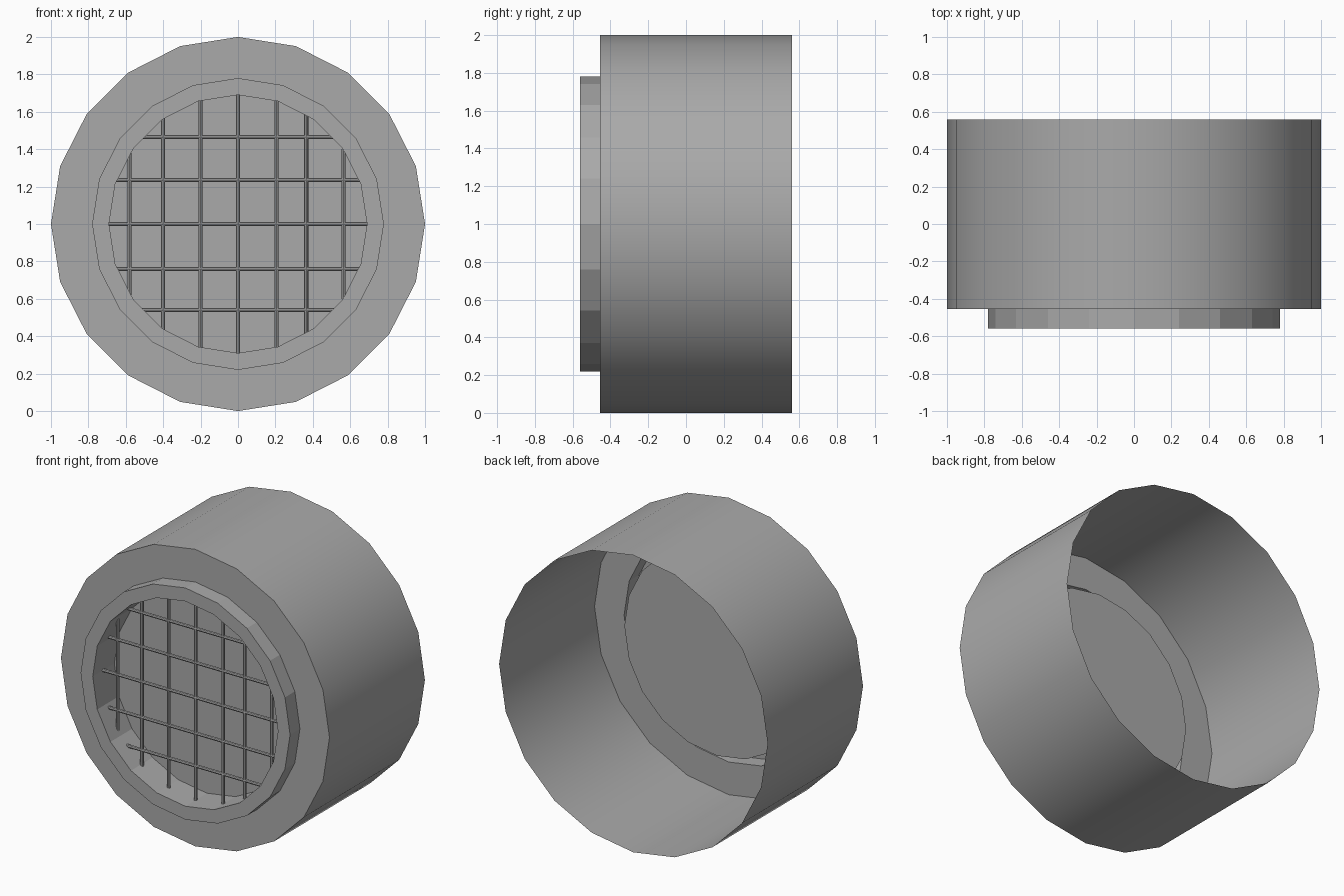
import bpy, bmesh, math
from mathutils import Matrix

if "Cube" in bpy.data.objects:
    bpy.data.objects.remove(bpy.data.objects["Cube"], do_unlink=True)

SIDES = 20
RIM_R = 0.69      # inner radius of the rim
BAR_Y = -0.45     # depth of the grille

grey = bpy.data.materials.new("mid_grey")
grey.use_nodes = True
COLOUR = (0.4, 0.4, 0.4, 1)
grey.diffuse_color = COLOUR
grey.node_tree.nodes["Principled BSDF"].inputs["Base Color"].default_value = COLOUR


def finish(name, bm):
    mesh = bpy.data.meshes.new(name)
    bm.to_mesh(mesh)
    bm.free()
    mesh.materials.append(grey)
    obj = bpy.data.objects.new(name, mesh)
    bpy.context.collection.objects.link(obj)
    return obj


# Open-backed housing: one profile (radius, y) turned about the y axis,
# running from the back edge over the front rim to the recessed disc
profile = [(1, 0.56), (1, -0.455), (0.78, -0.455),
           (0.78, -0.56), (RIM_R, -0.56), (RIM_R, -0.33)]
bm = bmesh.new()
rings = []
for r, y in profile:
    angles = [2 * math.pi * k / SIDES for k in range(SIDES)]
    rings.append([bm.verts.new((r * math.sin(t), y, 1 + r * math.cos(t))) for t in angles])
for i, (near, far) in enumerate(zip(rings, rings[1:])):
    for k in range(SIDES):
        n = (k + 1) % SIDES
        face = bm.faces.new((far[k], far[n], near[n], near[k]))
        face.smooth = i == 0          # only the outer wall is smooth
bm.faces.new(reversed(rings[-1]))     # recessed disc
for edge in bm.edges:
    if len({f.smooth for f in edge.link_faces}) > 1:
        edge.smooth = False
finish("housing", bm)


# Grille bars, each spanning the rim opening at its offset
def bar(name, offset, upright):
    length = 2 * math.sqrt(RIM_R ** 2 - offset ** 2) + 0.01
    if upright:
        place = Matrix.Translation((offset, BAR_Y, 1))
    else:
        place = Matrix.Translation((0, BAR_Y, 1 + offset)) @ Matrix.Rotation(math.pi / 2, 4, 'Y')
    bm = bmesh.new()
    bmesh.ops.create_cone(bm, cap_ends=True, segments=8, radius1=0.011,
                          radius2=0.011, depth=length, matrix=place)
    finish(name, bm)


for x in (-0.58, -0.4, -0.2, 0, 0.205, 0.365, 0.565):
    bar("upright_bar", x, True)
for z in (-0.46, -0.24, 0, 0.235, 0.465):
    bar("cross_bar", z, False)
